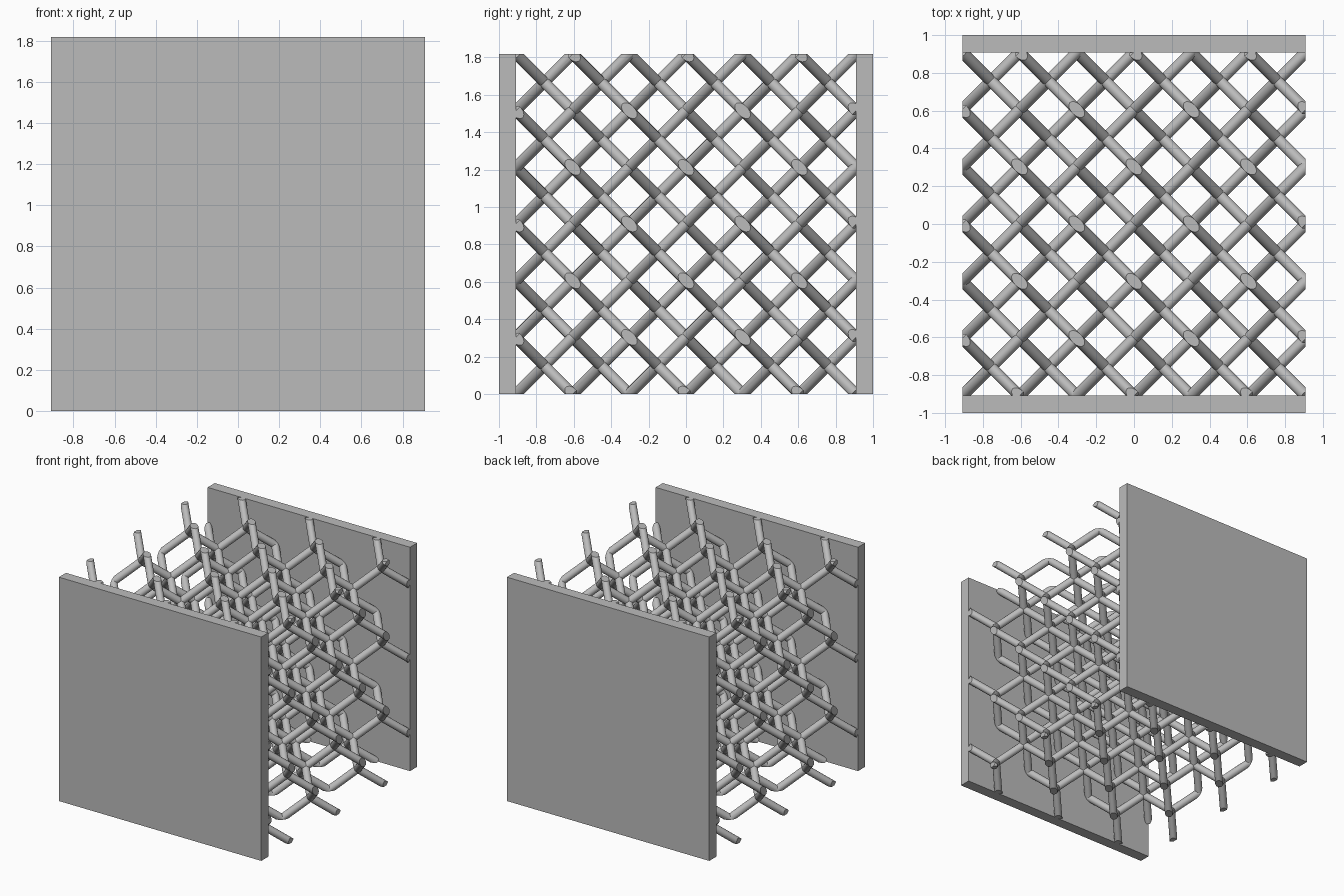
import bpy, bmesh
from mathutils import Vector, Matrix

cube = bpy.data.objects.get("Cube")
if cube:
    bpy.data.objects.remove(cube, do_unlink=True)

HALF = 10 / 11            # half the side of the lattice block
PLATE = 1 / 11            # plate thickness
CELLS = 3                 # unit cells along each side
STEP = HALF / CELLS       # half a unit cell
RADIUS = 0.03
SIDES = 16

grey = bpy.data.materials.new("light_grey")
grey.use_nodes = True
colour = (0.5, 0.5, 0.5, 1)
grey.diffuse_color = colour
grey.node_tree.nodes["Principled BSDF"].inputs["Base Color"].default_value = colour


def make_object(name, bm):
    mesh = bpy.data.meshes.new(name)
    bm.to_mesh(mesh)
    bm.free()
    mesh.materials.append(grey)
    obj = bpy.data.objects.new(name, mesh)
    bpy.context.collection.objects.link(obj)
    return obj


def add_strut(bm, start, end):
    axis = end - start
    turn = axis.to_track_quat('Z', 'Y').to_matrix().to_4x4()
    bmesh.ops.create_cone(bm, cap_ends=True, segments=SIDES, radius1=RADIUS,
                          radius2=RADIUS, depth=axis.length,
                          matrix=Matrix.Translation((start + end) / 2) @ turn)


def trim(bm, point, normal):
    """Cut away everything beyond a plane and close the cut."""
    geom = bm.verts[:] + bm.edges[:] + bm.faces[:]
    bmesh.ops.bisect_plane(bm, geom=geom, plane_co=point, plane_no=normal,
                           clear_outer=True)
    rim = [e for e in bm.edges if e.is_boundary]
    bmesh.ops.holes_fill(bm, edges=rim, sides=0)


# Diamond lattice: four struts meet at every node
bm = bmesh.new()
corner = Vector((-HALF, -HALF, 0))
bonds = [Vector(b) / 2 for b in
         ((1, 1, 1), (1, -1, -1), (-1, 1, -1), (-1, -1, 1))]
count = 2 * CELLS
span = range(count + 1)
for node in (Vector((i, j, k)) for i in span for j in span for k in span
             if (i + j + k) % 2):
    for bond in bonds:
        tip = node + bond
        if all(0 < c < count for c in tip):
            add_strut(bm, corner + node * STEP, corner + tip * STEP)

# Trim the strut ends flush with the open sides
for sign in (-1, 1):
    trim(bm, (sign * HALF, 0, 0), (sign, 0, 0))
    trim(bm, (0, 0, HALF + sign * HALF), (0, 0, sign))
bmesh.ops.recalc_face_normals(bm, faces=bm.faces[:])
lattice = make_object("lattice_struts", bm)
bpy.ops.object.select_all(action='DESELECT')
lattice.select_set(True)
bpy.context.view_layer.objects.active = lattice
bpy.ops.object.shade_smooth_by_angle()

# Solid plates at the front and back
for name, sign in (("front_plate", -1), ("back_plate", 1)):
    bm = bmesh.new()
    bmesh.ops.create_cube(bm, size=1)
    bmesh.ops.scale(bm, vec=(2 * HALF, PLATE, 2 * HALF), verts=bm.verts)
    bmesh.ops.translate(bm, vec=(0, sign * (HALF + PLATE / 2), HALF), verts=bm.verts)
    make_object(name, bm)
